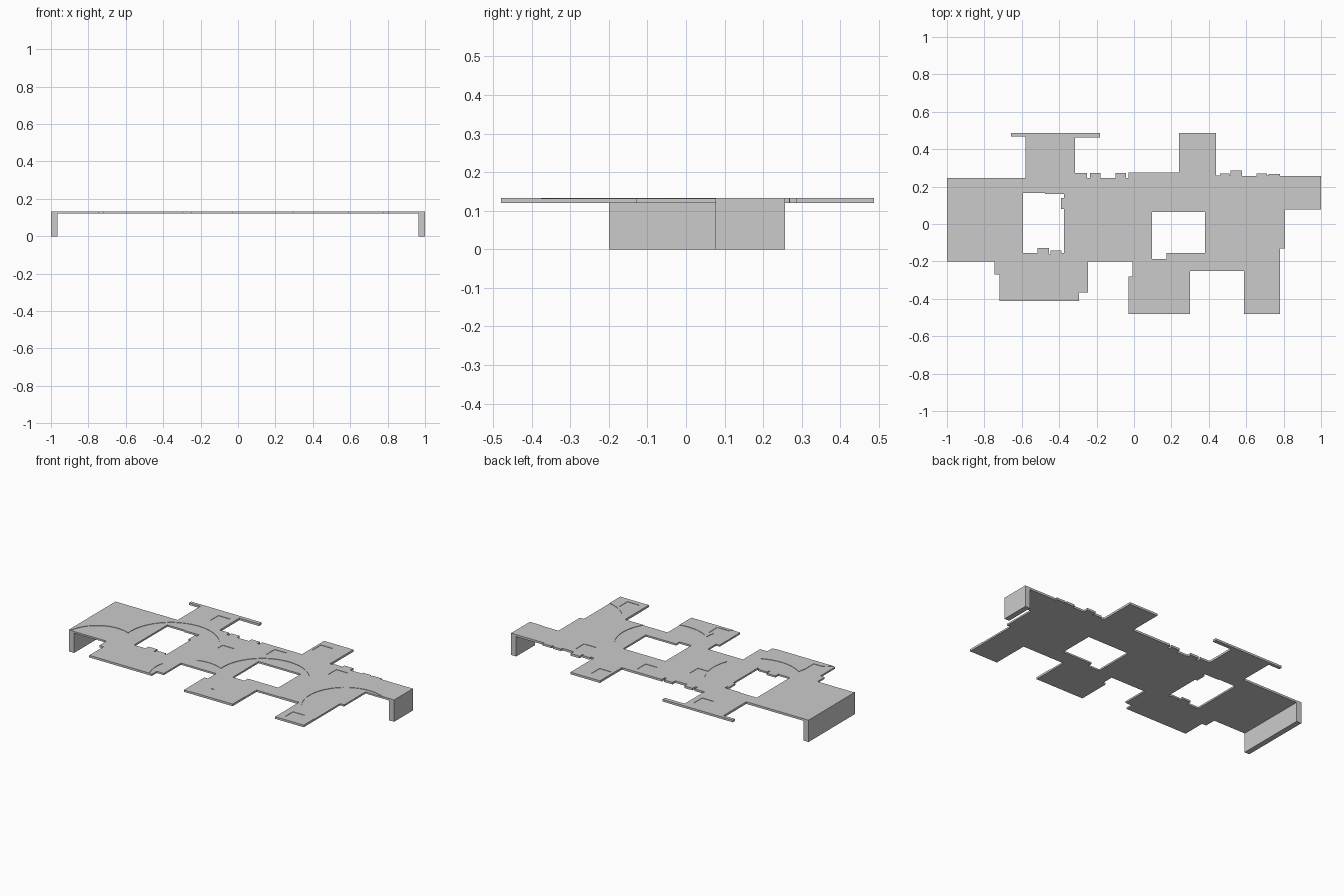
import bpy, bmesh

if "Cube" in bpy.data.objects:
    bpy.data.objects.remove(bpy.data.objects["Cube"])

BOTTOM, FLOOR, TOP = 0.1205, 0.131, 0.1335


def corners(steps):
    """Right-angled loop: at each (x, y) run vertically to y, then across to the next x."""
    pts = []
    for i, (x, y) in enumerate(steps):
        pts += [(x, steps[i - 1][1]), (x, y)]
    return pts


def finish(bm, name):
    bmesh.ops.recalc_face_normals(bm, faces=bm.faces[:])
    mesh = bpy.data.meshes.new(name)
    bm.to_mesh(mesh)
    bm.free()
    ob = bpy.data.objects.new(name, mesh)
    bpy.context.collection.objects.link(ob)
    return ob


def slab(name, loops, z0, z1):
    bm = bmesh.new()
    for loop in loops:
        vs = [bm.verts.new((x, y, z0)) for x, y in loop]
        for i, v in enumerate(vs):
            bm.edges.new((vs[i - 1], v))
    bmesh.ops.triangle_fill(bm, edges=bm.edges[:], use_beauty=True)
    res = bmesh.ops.extrude_face_region(bm, geom=bm.faces[:], use_keep_orig=True)
    for v in res["geom"]:
        if isinstance(v, bmesh.types.BMVert):
            v.co.z = z1
    return finish(bm, name)


def box(name, x0, x1, y0, y1, z0, z1):
    return slab(name, [[(x0, y0), (x1, y0), (x1, y1), (x0, y1)]], z0, z1)


# Deck outline, and the two openings
outline = corners([
    (-1, .247), (-.58, .467), (-.657, .487), (-.182, .463), (-.315, .273),
    (-.25, .247), (-.235, .273), (-.18, .247), (-.10, .273), (-.043, .247),
    (-.03, .275), (.24, .487), (.438, .26), (.46, .27), (.51, .26),
    (.517, .287), (.577, .257), (.655, .27), (.71, .26), (.72, .268),
    (.78, .257), (1, .077), (.807, -.13), (.78, -.48), (.587, -.25),
    (.3, -.48), (-.03, -.28), (-.007, -.2), (-.245, -.365), (-.293, -.412),
    (-.718, -.27), (-.747, -.2)])
left_opening = corners([
    (-.593, .165), (-.475, .16), (-.375, .14), (-.39, .08), (-.375, -.155),
    (-.387, -.143), (-.447, -.16), (-.455, -.127), (-.515, -.155)])
right_opening = corners([(.095, .063), (.38, -.155), (.175, -.187)])
deck = slab("deck", [outline, left_opening, right_opening], BOTTOM, TOP)


# Shallow round and square recesses in the top of the deck
def carve(cutter):
    mod = deck.modifiers.new("recess", "BOOLEAN")
    mod.operation, mod.solver, mod.object = "DIFFERENCE", "EXACT", cutter
    cutter.hide_render = True
    bpy.context.view_layer.objects.active = deck
    bpy.ops.object.modifier_apply(modifier=mod.name)
    bpy.data.objects.remove(cutter)


for x, y, r in [(-.79, -.23, .2), (-.44, -.02, .27), (-.12, -.32, .21),
                (.24, -.11, .263), (.82, -.14, .24)]:
    bpy.ops.mesh.primitive_cylinder_add(vertices=48, radius=r, depth=0.05,
                                        location=(x, y, FLOOR + 0.025))
    carve(bpy.context.object)
for x, y in [(.295, .394), (.12, .2), (-.148, .08), (-.64, -.335),
             (.07, -.42), (-.39, .385), (.55, .18), (.67, -.41)]:
    carve(box("recess_cutter", x - .04, x + .04, y - .04, y + .04, FLOOR, .2))

# End legs
box("left_leg", -1, -.966, -.2, .247, 0, BOTTOM)
box("right_leg", .966, 1, .077, .257, 0, BOTTOM)
